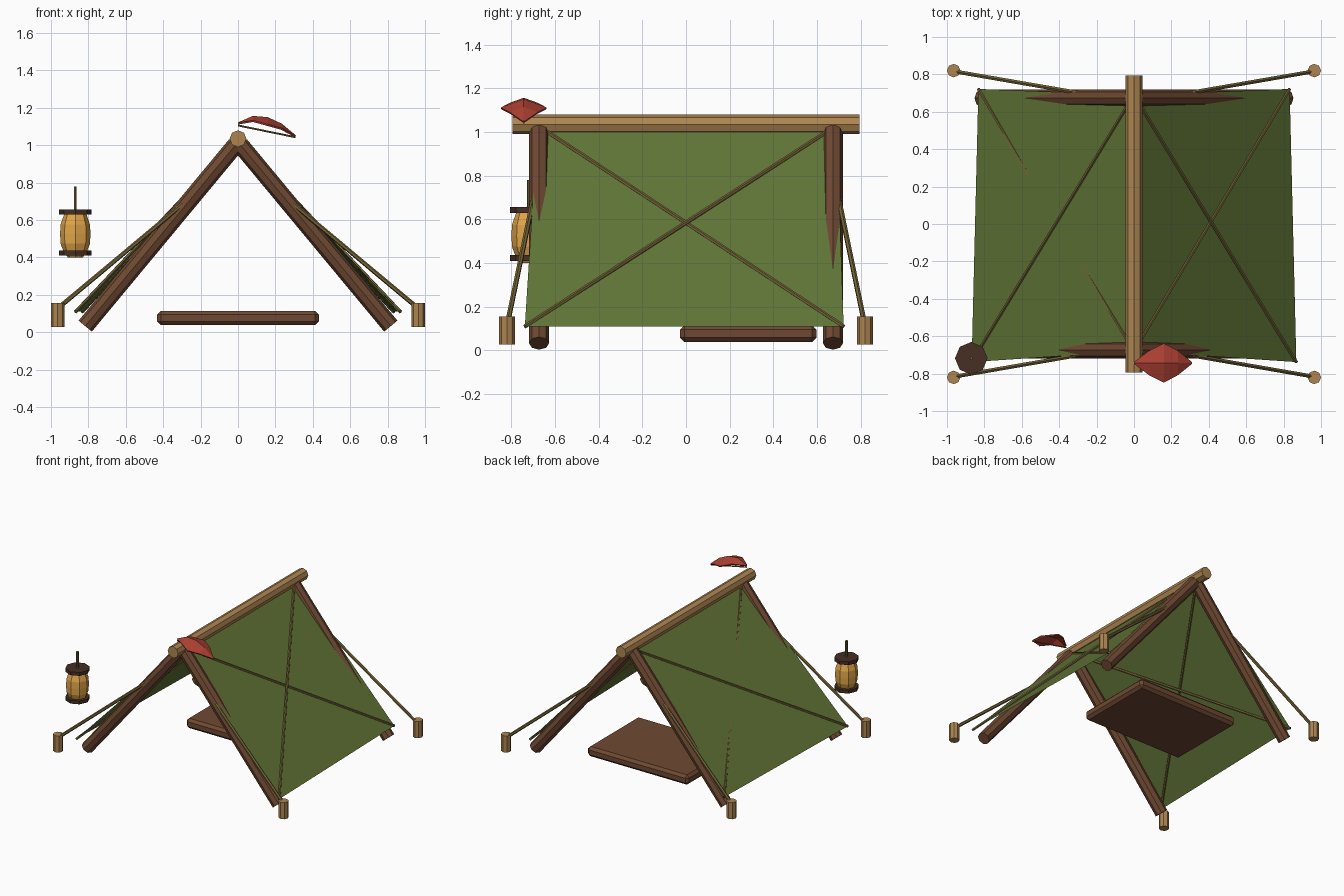
import bpy, bmesh, math
from mathutils import Vector

if "Cube" in bpy.data.objects:
    bpy.data.objects.remove(bpy.data.objects["Cube"])


def mat(name, r, g, b):
    m = bpy.data.materials.new(name)
    m.diffuse_color = [(c / 255) ** 2.2 for c in (r, g, b)] + [1]
    m.use_nodes = True
    m.node_tree.nodes["Principled BSDF"].inputs["Base Color"].default_value = m.diffuse_color
    return m


TAN = mat("light_wood", 172, 132, 82)
BROWN = mat("dark_wood", 110, 74, 53)
DARK = mat("dark_metal", 72, 50, 40)
GREEN = mat("canvas", 98, 117, 58)
ROPE = mat("rope", 115, 100, 58)
AMBER = mat("amber_glass", 225, 165, 75)
RED = mat("red_cloth", 172, 66, 54)


def mesh(name, verts, faces, material):
    me = bpy.data.meshes.new(name)
    me.from_pydata(verts, [], faces)
    me.materials.append(material)
    ob = bpy.data.objects.new(name, me)
    bpy.context.collection.objects.link(ob)
    return ob


def rod(name, a, b, r, material, sides=8):
    a, b = Vector(a), Vector(b)
    d = b - a
    bpy.ops.mesh.primitive_cylinder_add(vertices=sides, radius=r, depth=d.length,
                                        location=(a + b) / 2)
    ob = bpy.context.object
    ob.rotation_euler = d.to_track_quat('Z', 'Y').to_euler()
    ob.name = name
    ob.data.materials.append(material)
    return ob


def lathe(name, profile, x, y, material, n=8):
    verts = [(x + r * math.cos(2 * math.pi * i / n), y + r * math.sin(2 * math.pi * i / n), z)
             for r, z in profile for i in range(n)]
    faces = [(k * n + i, k * n + (i + 1) % n, (k + 1) * n + (i + 1) % n, (k + 1) * n + i)
             for k in range(len(profile) - 1) for i in range(n)]
    last = (len(profile) - 1) * n
    faces += [tuple(reversed(range(n))), tuple(range(last, last + n))]
    return mesh(name, verts, faces, material)


# Ridge pole
rod("ridge_pole", (0, -0.795, 1.035), (0, 0.795, 1.035), 0.045, TAN)

for sx, side in ((-1, "left"), (1, "right")):
    # Canvas slope, splayed a little wider at the front
    tf, tb = Vector((0, -0.68, 1.03)), Vector((0, 0.69, 1.03))
    bf, bb = Vector((sx * 0.868, -0.738, 0.11)), Vector((sx * 0.832, 0.722, 0.11))
    order = (0, 1, 2, 3) if sx > 0 else (3, 2, 1, 0)
    mesh(side + "_canvas", [tf, bf, bb, tb], [order], GREEN)

    # Crossed ropes lying over the canvas
    rod(side + "_cross_rope_a", tf, bb, 0.01, ROPE, 6)
    rod(side + "_cross_rope_b", tb, bf, 0.01, ROPE, 6)

    for sy, end in ((-1, "front"), (1, "back")):
        # Frame leg, guy rope and stake at each corner
        tag = end + "_" + side
        rod(tag + "_leg", (sx * 0.817, sy * 0.673, 0.033), (sx * 0.012, sy * 0.673, 1.003),
            0.046, BROWN)
        rod(tag + "_guy_rope", (sx * 0.955, sy * 0.815, 0.135), (sx * 0.26, sy * 0.695, 0.715),
            0.012, ROPE, 6)
        rod(tag + "_stake", (sx * 0.964, sy * 0.82, 0.028), (sx * 0.964, sy * 0.82, 0.156),
            0.036, TAN)

# Bed mat with chamfered edges
bpy.ops.mesh.primitive_cube_add(size=1, location=(0, 0.285, 0.077))
bed = bpy.context.object
bed.name = "bed_mat"
bed.scale = (0.864, 0.625, 0.076)
bpy.ops.object.transform_apply(location=False, rotation=False, scale=True)
bed.data.materials.append(BROWN)
bev = bed.modifiers.new("chamfer", 'BEVEL')
bev.width = 0.02
bev.segments = 1

# Lantern
lx, ly = -0.87, -0.718
lathe("lantern_glass", [(0.04, 0.40), (0.062, 0.43), (0.079, 0.475), (0.081, 0.525),
                        (0.079, 0.575), (0.06, 0.63), (0.04, 0.65)], lx, ly, AMBER)
for name, z in (("lantern_base", 0.41), ("lantern_cap", 0.63)):
    lathe(name, [(0.087, z), (0.087, z + 0.026)], lx, ly, DARK)
rod("lantern_hanger", (lx, ly, 0.64), (lx, ly, 0.78), 0.009, ROPE, 6)

# Curved red pennant: stations are x, ridge height, half width
stations = [(0, 1.122, 0.005), (0.08, 1.157, 0.065), (0.16, 1.15, 0.105),
            (0.235, 1.115, 0.065), (0.31, 1.052, 0.005)]
verts = [(x, -0.743 + s * w, z - abs(s) * w * 0.36) for x, z, w in stations for s in (-1, 0, 1)]
faces = [(k * 3 + j, k * 3 + 3 + j, k * 3 + 4 + j, k * 3 + 1 + j)
         for k in range(4) for j in range(2)]
flag = mesh("red_pennant", verts, faces, RED)
sol = flag.modifiers.new("thickness", 'SOLIDIFY')
sol.thickness = 0.01
sol.offset = -1
# Cord strung under the pennant
rod("pennant_cord", (0, -0.743, 1.106), (0.308, -0.743, 1.043), 0.005, ROPE, 6)
